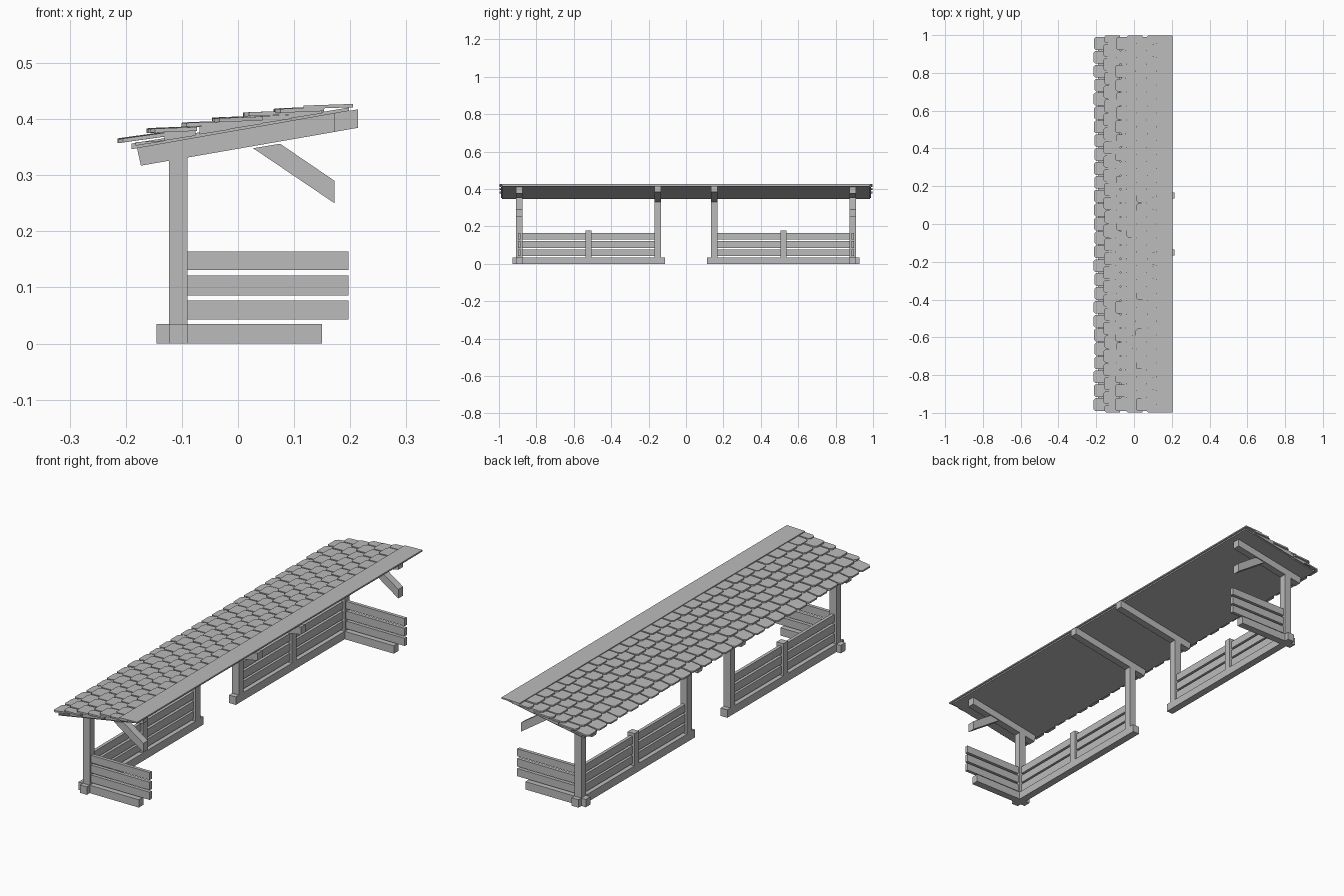
import bpy, bmesh, math, random
from mathutils import Matrix, Vector

random.seed(4)
cube = bpy.data.objects.get("Cube")
if cube:
    bpy.data.objects.remove(cube)

grey = bpy.data.materials.new("plain_grey")
grey.use_nodes = True
COLOUR = (0.5, 0.5, 0.5, 1)
grey.diffuse_color = COLOUR
grey.node_tree.nodes["Principled BSDF"].inputs["Base Color"].default_value = COLOUR


def finish(name, bm):
    bmesh.ops.recalc_face_normals(bm, faces=bm.faces)
    mesh = bpy.data.meshes.new(name)
    bm.to_mesh(mesh)
    bm.free()
    mesh.materials.append(grey)
    obj = bpy.data.objects.new(name, mesh)
    bpy.context.collection.objects.link(obj)
    return obj


def box(name, x0, x1, y0, y1, z0, z1):
    bm = bmesh.new()
    centre = Vector((x0 + x1, y0 + y1, z0 + z1)) / 2
    size = Matrix.Diagonal((x1 - x0, y1 - y0, z1 - z0, 1))
    bmesh.ops.create_cube(bm, size=1, matrix=Matrix.Translation(centre) @ size)
    return finish(name, bm)


def extrude(bm, points, offset):
    """Close a flat outline and thicken it along an offset."""
    face = bm.faces.new([bm.verts.new(p) for p in points])
    new = bmesh.ops.extrude_face_region(bm, geom=[face])["geom"]
    verts = [v for v in new if isinstance(v, bmesh.types.BMVert)]
    bmesh.ops.translate(bm, verts=verts, vec=offset)


def profile(name, outline, y0, y1):
    """Extrude an x-z outline from y0 to y1."""
    bm = bmesh.new()
    extrude(bm, [(x, y0, z) for x, z in outline], (0, y1 - y0, 0))
    return finish(name, bm)


SLOPE = math.tan(math.radians(10))
BACK, FRONT = -0.123, -0.09
MID = (BACK + FRONT) / 2
RAILS = [(0.043, 0.077), (0.086, 0.121), (0.131, 0.164)]


def roof_z(x):
    """Height of the top of the rafters."""
    return 0.348 + (x + 0.18) * SLOPE


def rafter(name, end, y0, y1):
    profile(name, [(-0.173, 0.317), (end, roof_z(end) - 0.033),
                   (end, roof_z(end)), (-0.18, 0.348)], y0, y1)


# Two mirrored halves of the timber frame
for side, label in ((-1, "right"), (1, "left")):
    def span(a, b):
        return sorted((a * side, b * side))
    outer, inner, middle = span(0.875, 0.908), span(0.135, 0.168), span(0.505, 0.536)
    box(f"back_sill_{label}", BACK, FRONT, *span(0.113, 0.928), 0, 0.035)
    box(f"end_sill_{label}", -0.145, 0.15, *outer, 0, 0.0348)
    box(f"corner_post_{label}", BACK, FRONT, *outer, 0.03, 0.332)
    box(f"inner_post_{label}", BACK, FRONT, *inner, 0.03, 0.332)
    box(f"middle_post_{label}", BACK, FRONT, *middle, 0.03, 0.178)
    for i, (low, high) in enumerate(RAILS):
        box(f"back_rail_{label}_{i}", MID - 0.007, MID + 0.007, *span(0.168, 0.875), low, high)
        box(f"end_rail_{label}_{i}", FRONT, 0.197, *span(0.884, 0.899), low, high)
    rafter(f"end_rafter_{label}", 0.172, *outer)
    rafter(f"inner_rafter_{label}", 0.214, *inner)
    profile(f"brace_{label}", [(0.027, 0.348), (0.172, 0.25), (0.172, 0.29), (0.075, 0.356)], *outer)

# Roof deck
profile("roof_deck", [(-0.19, roof_z(-0.19)), (0.198, roof_z(0.198)),
                      (0.198, roof_z(0.198) + 0.006), (-0.19, roof_z(-0.19) + 0.01)], -0.985, 0.985)


# Overlapping shingle courses with clipped lower corners
def course(name, x, z, length, tilt, shift):
    bm = bmesh.new()
    count, thick, clip = 27, 0.007, 0.009
    pitch = 1.985 / count
    edges = [-0.9925 + pitch * (i + shift) for i in range(-1, count + 1)]
    for start in edges:
        a, b = max(start + 0.003, -0.998), min(start + pitch - 0.003, 0.998)
        if b - a < 0.02:
            continue
        low = x + random.uniform(-0.002, 0.004)
        lift = z + random.uniform(-0.001, 0.001)
        outline = [(low, a + clip), (low + clip, a), (x + length, a),
                   (x + length, b), (low + clip, b), (low, b - clip)]
        points = [(px, py, lift - thick + (px - x) * tilt) for px, py in outline]
        extrude(bm, points, (0, 0, thick))
    finish(name, bm)


STARTS = [(-0.213, 0.365), (-0.161, 0.383), (-0.099, 0.393),
          (-0.044, 0.402), (0.010, 0.411), (0.065, 0.418)]
for i, (x, z) in enumerate(STARTS):
    course(f"shingle_course_{i}", x, z, 0.088, 0.14 if i == 0 else 0.04, (i % 2) / 2)
    # Batten filling the wedge beneath each course
    a, b = x + 0.03, x + 0.085
    profile(f"shingle_batten_{i}", [(a, roof_z(a) + 0.005), (b, roof_z(b) + 0.004),
                                    (b, z - 0.003), (a, z - 0.006)], -0.99, 0.99)

# Plain board along the high edge
profile("ridge_board", [(0.117, 0.418), (0.205, 0.421), (0.205, 0.427), (0.117, 0.424)], -0.998, 0.998)
